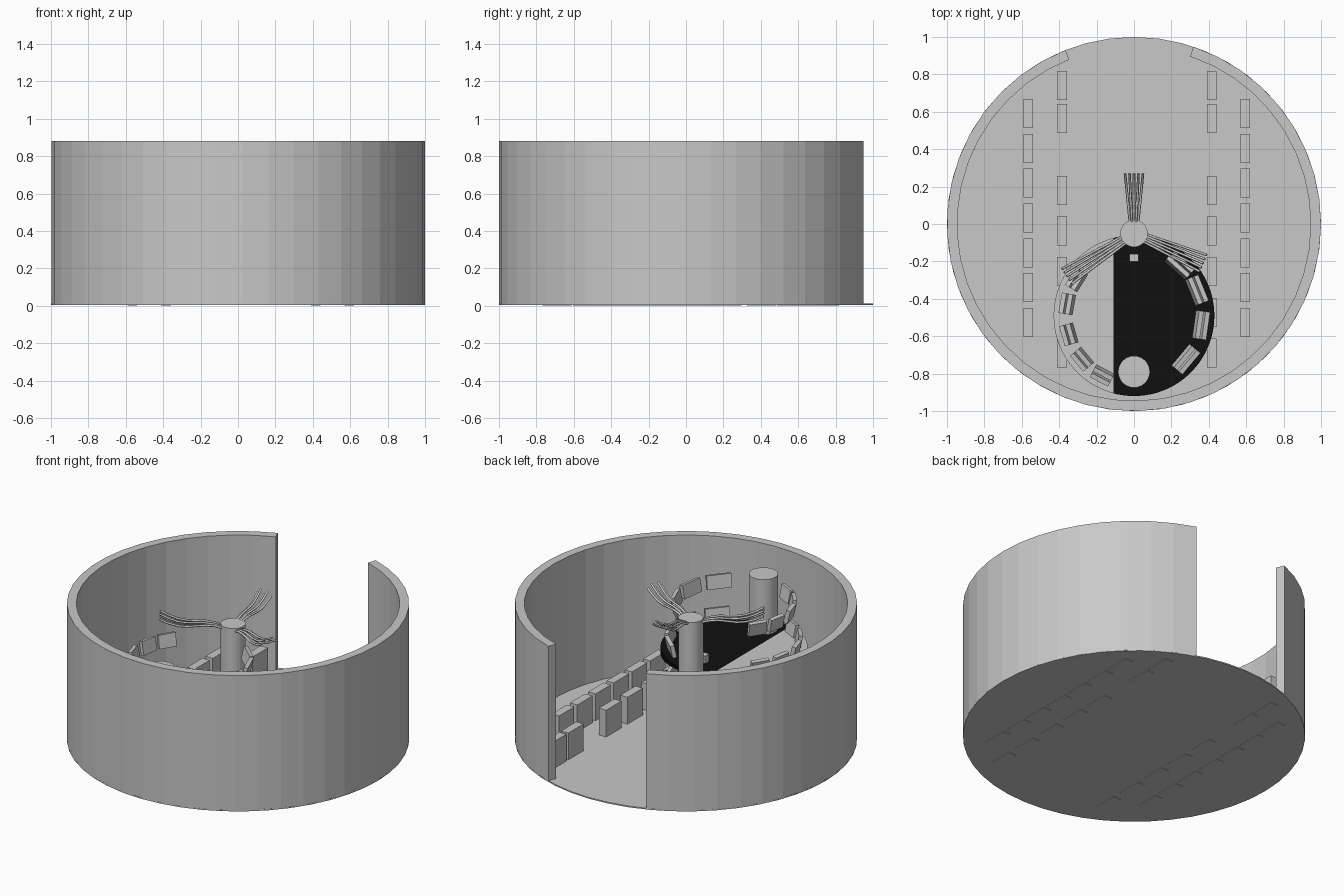
import bpy, bmesh
from math import sin, cos, pi, radians, hypot
from mathutils import Matrix, Vector

if "Cube" in bpy.data.objects:
    bpy.data.objects.remove(bpy.data.objects["Cube"])


def material(name, value):
    m = bpy.data.materials.new(name)
    m.use_nodes = True
    m.diffuse_color = (value, value, value, 1)
    m.node_tree.nodes["Principled BSDF"].inputs["Base Color"].default_value = m.diffuse_color
    return m


GREY = material("plaster_grey", 0.58)
BLACK = material("black", 0.005)
CENTRE = Vector((0, -0.49, 0))  # axis of the round gallery


def finish(bm, name):
    bmesh.ops.recalc_face_normals(bm, faces=bm.faces)
    mesh = bpy.data.meshes.new(name)
    bm.to_mesh(mesh)
    bm.free()
    ob = bpy.data.objects.new(name, mesh)
    bpy.context.collection.objects.link(ob)
    mesh.materials.append(GREY)
    return ob


def sweep(name, sections):
    """Skin a closed strip through equal-length cross-sections."""
    bm = bmesh.new()
    rings = [[bm.verts.new(p) for p in s] for s in sections]
    n = len(rings[0])
    for a, b in zip(rings, rings[1:]):
        for i in range(n):
            bm.faces.new((a[i], a[(i + 1) % n], b[(i + 1) % n], b[i]))
    bm.faces.new(rings[0])
    bm.faces.new(rings[-1])
    return finish(bm, name)


def arc_section(a, r0, r1, z0, z1, c=Vector()):
    return [c + Vector((r * cos(a), r * sin(a), z))
            for r, z in ((r0, z0), (r1, z0), (r1, z1), (r0, z1))]


def cylinder(name, x, y, r, z0, z1, sides=32):
    bm = bmesh.new()
    bmesh.ops.create_cone(bm, cap_ends=True, segments=sides, radius1=r, radius2=r,
                          depth=z1 - z0,
                          matrix=Matrix.Translation((x, y, (z0 + z1) / 2)))
    return finish(bm, name)


def box(name, size, matrix):
    bm = bmesh.new()
    bmesh.ops.create_cube(bm, size=1, matrix=matrix @ Matrix.Diagonal((*size, 1)))
    return finish(bm, name)


def blacken(ob):
    """Black on the +x side of the gallery."""
    ob.data.materials.append(BLACK)
    for p in ob.data.polygons:
        p.material_index = int(p.center.x > -0.11)


# floor and round wall with the entrance gap at the back
cylinder("floor", 0, 0, 1, 0.004, 0.012, 48)
start, span, steps = radians(111.5), radians(320), 40
sweep("outer_wall", [arc_section(start + span * i / steps, 0.945, 1, 0.008, 0.88)
                     for i in range(steps + 1)])

# standing slabs in four rows
OUTER = [0.59 - 0.186 * i for i in range(7)]
INNER = [0.74, 0.565] + [0.18 - 0.2175 * i for i in range(5)]
for row, x, ys in (("outer_right", 0.595, OUTER), ("outer_left", -0.565, OUTER),
                   ("inner_right", 0.415, INNER), ("inner_left", -0.385, INNER)):
    for y in ys:
        box(row + "_slab", (0.052, 0.155, 0.185), Matrix.Translation((x, y, 0.0925)))

# two columns of the gallery
cylinder("cable_column", 0, -0.05, 0.073, 0.012, 0.77)
cylinder("stair_column", 0, -0.79, 0.085, 0.012, 0.77)
box("column_plate", (0.05, 0.04, 0.05), Matrix.Translation((0, -0.18, 0.46)))

# round gallery deck, cut along the line where the colour changes
bm = bmesh.new()
bmesh.ops.create_cone(bm, cap_ends=True, segments=64, radius1=0.43, radius2=0.43, depth=0.01,
                      matrix=Matrix.Translation(CENTRE + Vector((0, 0, 0.41))))
bmesh.ops.bisect_plane(bm, geom=bm.verts[:] + bm.edges[:] + bm.faces[:],
                       plane_co=(-0.11, 0, 0), plane_no=(1, 0, 0))
blacken(finish(bm, "gallery_deck"))

# spiral ramp climbing from the floor to the deck
turns = 80
blacken(sweep("spiral_ramp", [
    arc_section(pi / 2 + 4 * pi * i / turns, 0.35, 0.43,
                0.03 + 0.37 * i / turns, 0.04 + 0.37 * i / turns, CENTRE)
    for i in range(turns + 1)]))

# pictures hung round the gallery on three levels
RIGHT = (48, 22, -8, -40)
LEFT = (148, 170, 196, 220, 242)
for level, z, radius in (("lower", 0.2, 0.37), ("middle", 0.45, 0.38), ("upper", 0.68, 0.345)):
    for side, angles in (("right", RIGHT), ("left", LEFT)):
        width = 0.15 if side == "right" else 0.11
        for a in angles:
            m = (Matrix.Translation(CENTRE) @ Matrix.Rotation(radians(a), 4, "Z")
                 @ Matrix.Translation((radius, 0, z)) @ Matrix.Rotation(0.2, 4, "Y"))
            box(f"{level}_{side}_picture", (0.025, width, 0.085), m)


# three bundles of cables fanning out of the column
def cable_bundle(name, end, count=5):
    curve = bpy.data.curves.new(name, "CURVE")
    curve.dimensions = "3D"
    curve.bevel_depth = 0.007
    curve.bevel_resolution = 1
    curve.use_fill_caps = True
    base = Vector((0, -0.05, 0.72))
    tip = Vector(end)
    run = tip - base
    side = Vector((-run.y, run.x, 0)).normalized()
    for i in range(count):
        k = i - (count - 1) / 2
        spline = curve.splines.new("POLY")
        spline.points.add(8)
        for j, pt in enumerate(spline.points):
            t = j / 8
            p = base + run * t + side * k * (0.008 + 0.016 * t)
            p.z += 0.02 * sin(2 * pi * t) + (0.012 if i % 2 else -0.012) * t
            pt.co = (*p, 1)
    ob = bpy.data.objects.new(name, curve)
    bpy.context.collection.objects.link(ob)
    curve.materials.append(GREY)


cable_bundle("back_cables", (0, 0.27, 0.85))
cable_bundle("left_cables", (-0.36, -0.28, 0.82))
cable_bundle("right_cables", (0.37, -0.21, 0.82))

# lowest faces rest on the ground
for ob in bpy.context.scene.objects:
    if ob.name.startswith("spiral_ramp") and ob.type == "MESH":
        for p in ob.data.polygons:
            p.use_smooth = False
